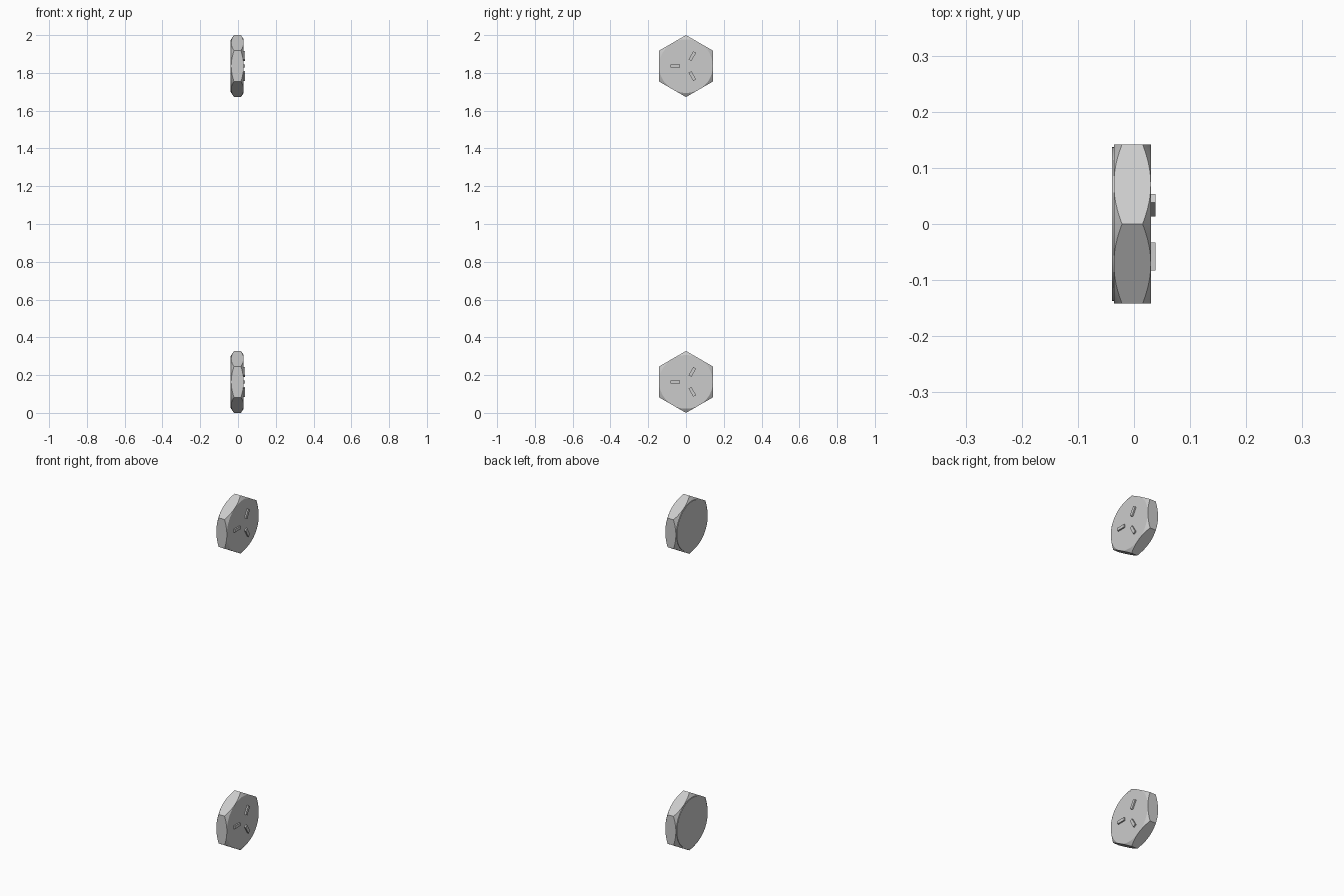
import bpy, bmesh
from math import sin, cos, pi, radians
from mathutils import Matrix

if "Cube" in bpy.data.objects:
    bpy.data.objects.remove(bpy.data.objects["Cube"])


def make_object(name, bm):
    bmesh.ops.recalc_face_normals(bm, faces=bm.faces)
    me = bpy.data.meshes.new(name)
    bm.to_mesh(me)
    bm.free()
    ob = bpy.data.objects.new(name, me)
    bpy.context.collection.objects.link(ob)
    return ob


def lathe(name, profile, n, z):
    """Closed solid around the x axis from (x, radius) pairs."""
    bm = bmesh.new()
    rings = [[bm.verts.new((x, r * sin(2 * pi * i / n), z + r * cos(2 * pi * i / n)))
              for i in range(n)] for x, r in profile]
    for a, b in zip(rings, rings[1:]):
        for i in range(n):
            j = (i + 1) % n
            bm.faces.new((a[i], a[j], b[j], b[i]))
    bm.faces.new(rings[0])
    bm.faces.new(rings[-1])
    return make_object(name, bm)


R = 0.164
for label, z in (("lower", R), ("upper", 2 - R)):
    # hexagonal head with a corner pointing up
    head = lathe(label + "_bolt_head", [(-0.05, R), (0.05, R)], 6, z)

    # turned blank: bearing disc at the back, chamfers on both sides
    blank = lathe(label + "_chamfer_cutter",
                  [(-0.039, 0.137), (-0.036, 0.137), (-0.036, 0.142), (-0.021, 0.1645),
                   (-0.019, 0.18), (0.013, 0.18), (0.015, 0.1645), (0.030, 0.142)], 72, z)
    blank.hide_render = True
    mod = head.modifiers.new("chamfer", "BOOLEAN")
    mod.operation = 'INTERSECT'
    mod.solver = 'EXACT'
    mod.object = blank
    bpy.context.view_layer.objects.active = head
    for o in bpy.context.selected_objects:
        o.select_set(False)
    head.select_set(True)
    bpy.ops.object.modifier_apply(modifier=mod.name)
    bpy.ops.object.shade_smooth_by_angle(angle=radians(25))
    bpy.data.objects.remove(blank)

    # three raised radial grade marks on the front face
    bm = bmesh.new()
    for deg in (60, 180, 300):
        m = (Matrix.Translation((0.033, 0.003, z)) @ Matrix.Rotation(radians(deg), 4, 'X')
             @ Matrix.Translation((0, 0.061, 0)) @ Matrix.Diagonal((0.010, 0.050, 0.017, 1)))
        bmesh.ops.create_cube(bm, size=1, matrix=m)
    make_object(label + "_grade_marks", bm)
